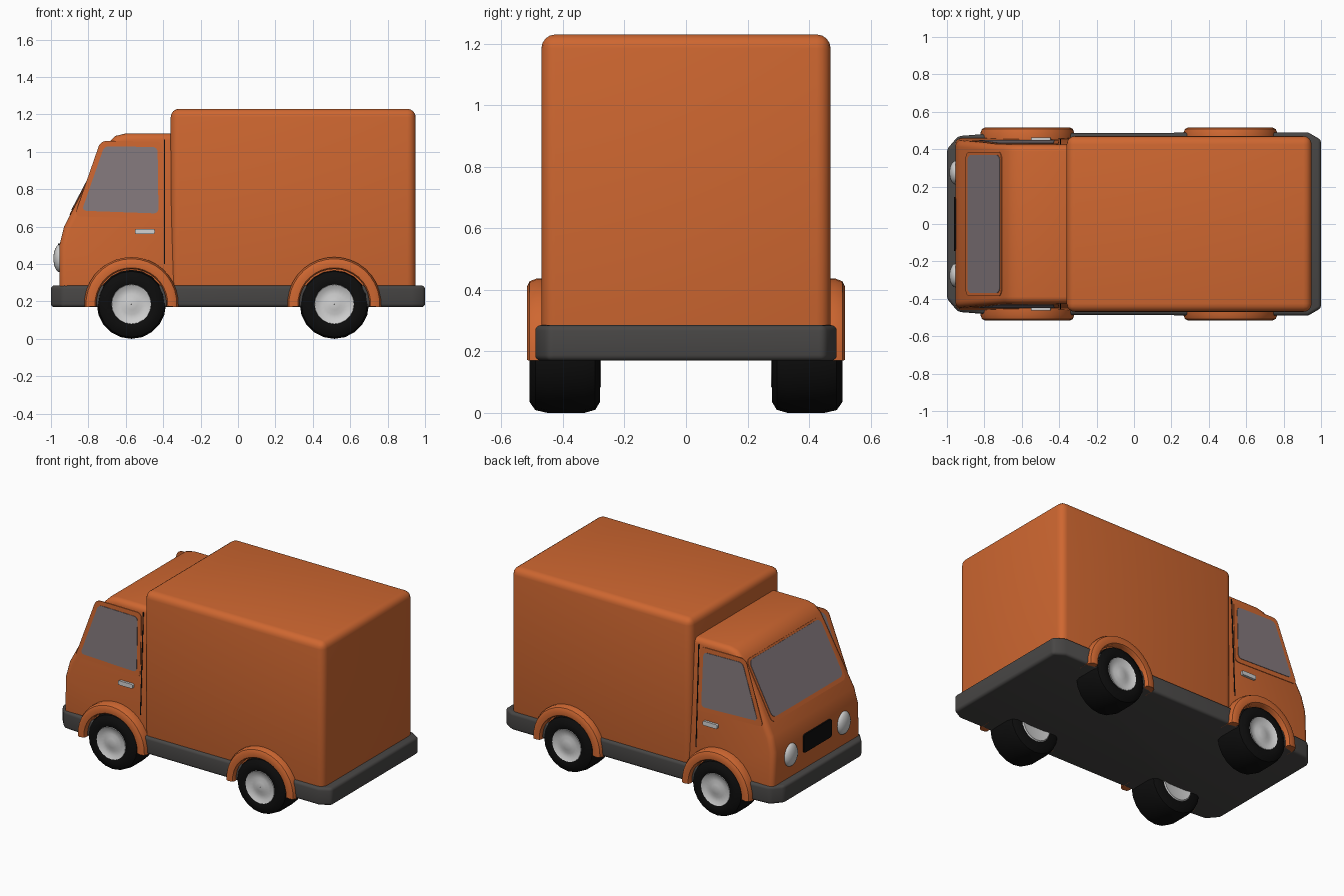
import bpy, bmesh, math
from mathutils import Vector

cube = bpy.data.objects.get("Cube")
if cube:
    bpy.data.objects.remove(cube, do_unlink=True)


def material(name, rgb):
    m = bpy.data.materials.new(name)
    m.use_nodes = True
    m.diffuse_color = (*rgb, 1)
    bsdf = m.node_tree.nodes["Principled BSDF"]
    bsdf.inputs["Base Color"].default_value = (*rgb, 1)
    bsdf.inputs["Roughness"].default_value = 0.6
    return m


ORANGE = material("orange paint", (0.62, 0.135, 0.03))
GREY = material("dark grey bumper", (0.065, 0.062, 0.06))
BLACK = material("black rubber", (0.004, 0.004, 0.004))
GLASS = material("grey glass", (0.23, 0.19, 0.205))
SILVER = material("silver", (0.62, 0.62, 0.62))


def finish(name, bm, mat):
    bmesh.ops.recalc_face_normals(bm, faces=bm.faces)
    me = bpy.data.meshes.new(name)
    bm.to_mesh(me)
    bm.free()
    me.materials.append(mat)
    ob = bpy.data.objects.new(name, me)
    bpy.context.collection.objects.link(ob)
    bpy.ops.object.select_all(action='DESELECT')
    ob.select_set(True)
    bpy.context.view_layer.objects.active = ob
    bpy.ops.object.shade_smooth_by_angle(angle=math.radians(40))
    return ob


def prism(name, pts, vec, mat, corner=0, bevel=0, shape=None):
    """Extrude an outline along vec, rounding its corners and edges."""
    bm = bmesh.new()
    face = bm.faces.new([bm.verts.new(p) for p in pts])
    if corner:
        bmesh.ops.bevel(bm, geom=bm.verts[:], offset=corner, segments=4,
                        profile=0.5, affect='VERTICES')
    ext = bmesh.ops.extrude_face_region(bm, geom=bm.faces[:])
    moved = [g for g in ext["geom"] if isinstance(g, bmesh.types.BMVert)]
    bmesh.ops.translate(bm, verts=moved, vec=vec)
    if not any(len(e.link_faces) > 2 for e in bm.edges):
        bmesh.ops.recalc_face_normals(bm, faces=bm.faces)
    if shape:
        for v in bm.verts:
            shape(v.co)
    if bevel:
        edges = [e for e in bm.edges if len(e.link_faces) == 2
                 and e.calc_face_angle() > math.radians(35)]
        bmesh.ops.bevel(bm, geom=edges, offset=bevel, segments=4,
                        profile=0.5, affect='EDGES', clamp_overlap=True)
    return finish(name, bm, mat)


def sweep(name, section, centre, side, mat, start, end, steps, closed):
    """Turn a (radius, y) section about a sideways axis."""
    bm = bmesh.new()
    rings = []
    for i in range(steps if closed else steps + 1):
        a = start + (end - start) * i / steps
        rings.append([bm.verts.new((centre[0] + r * math.cos(a), side * y,
                                    centre[1] + r * math.sin(a)))
                      for r, y in section])
    n = len(section)
    for i in range(steps):
        p, q = rings[i], rings[(i + 1) % len(rings)]
        for k in range(n):
            bm.faces.new((p[k], p[(k + 1) % n], q[(k + 1) % n], q[k]))
    if not closed:
        bm.faces.new(rings[0])
        bm.faces.new(rings[-1])
    return finish(name, bm, mat)


# Chassis with wrap-around bumpers
half = [(-1, 0.40), (-0.94, 0.47), (-0.75, 0.485), (0.93, 0.49), (1, 0.45)]
outline = half + [(x, -y) for x, y in reversed(half)]
prism("chassis_bumper", [(x, y, 0.17) for x, y in outline], (0, 0, 0.115),
      GREY, bevel=0.018)

# Cargo box
prism("cargo_box", [(-0.36, -0.47, 0.2), (0.95, -0.47, 0.2),
                    (0.95, 0.47, 0.2), (-0.36, 0.47, 0.2)],
      (0, 0, 1.03), ORANGE, bevel=0.045)


# Cab: side profile, leaning inwards towards the roof
def wall(z):
    return 0.46 - 0.045 * (z - 0.28)


def lean(co):
    co.y = math.copysign(wall(co.z), co.y)


cab = [(-0.955, 0.2), (-0.955, 0.5), (-0.93, 0.6), (-0.70, 1.04),
       (-0.655, 1.085), (-0.60, 1.098), (-0.3, 1.098)]
prism("cab", [(x, -0.5, z) for x, z in cab + [(-0.3, 0.2)]], (0, 1, 0),
      ORANGE, bevel=0.035, shape=lean)

# Windscreen on the sloping front, with its frame
normal = Vector((-0.886, 0, 0.463))


def screen(name, low, high, w, mat, thick):
    pts = [Vector((x, y, 0.6 + (x + 0.93) * 0.44 / 0.23))
           for x, y in ((low, -w), (low, w), (high, w), (high, -w))]
    prism(name, pts, normal * thick, mat, corner=0.035)


screen("windscreen_frame", -0.897, -0.706, 0.385, ORANGE, 0.004)
screen("windscreen", -0.885, -0.712, 0.368, GLASS, 0.007)

# Doors: window frame, window, seam and handle on both sides
window = [(-0.835, 0.685), (-0.715, 1.03), (-0.43, 1.025), (-0.425, 0.67)]
frame = [(-0.875, 0.655), (-0.735, 1.058), (-0.405, 1.055), (-0.40, 0.64)]
seam = [(-0.395, 0.40), (-0.395, 1.065), (-0.389, 1.065), (-0.389, 0.40)]
handle = [(-0.55, 0.56), (-0.55, 0.588), (-0.445, 0.588), (-0.445, 0.56)]
for side, tag in ((1, "left"), (-1, "right")):
    for name, pts, mat, thick, corner in (
            ("window_frame", frame, ORANGE, 0.004, 0.03),
            ("side_window", window, GLASS, 0.007, 0.025),
            ("door_seam", seam, BLACK, 0.003, 0),
            ("door_handle", handle, SILVER, 0.016, 0.008)):
        # Plates start at the wall and stand out from it
        prism(f"{name}_{tag}", [(x, side * wall(z), z) for x, z in pts],
              (0, side * thick, 0), mat, corner=corner)

# Grille
prism("grille", [(-0.95, -0.145, 0.39), (-0.95, 0.145, 0.39),
                 (-0.95, 0.145, 0.51), (-0.95, -0.145, 0.51)],
      (-0.012, 0, 0), BLACK, corner=0.015)

# Headlights
for side, tag in ((1, "left"), (-1, "right")):
    bm = bmesh.new()
    bmesh.ops.create_uvsphere(bm, u_segments=20, v_segments=12, radius=1)
    for v in bm.verts:
        v.co = Vector((v.co.x * 0.035 - 0.952, v.co.y * 0.065 + side * 0.275,
                       v.co.z * 0.075 + 0.43))
    finish(f"headlight_{tag}", bm, SILVER)

# Wheels and mudguards
tyre = [(0.09, 0.498), (0.115, 0.508), (0.15, 0.508), (0.176, 0.49),
        (0.185, 0.45), (0.185, 0.33), (0.175, 0.295), (0.15, 0.28),
        (0.09, 0.285)]
hub = [(0.001, 0.503), (0.03, 0.503), (0.055, 0.494), (0.085, 0.497),
       (0.105, 0.508), (0.108, 0.50), (0.108, 0.285), (0.1, 0.277),
       (0.06, 0.284), (0.001, 0.284)]
guard = [(0.188, 0.38), (0.24, 0.38), (0.252, 0.42), (0.252, 0.485),
         (0.243, 0.508), (0.225, 0.517), (0.195, 0.514), (0.188, 0.505)]
for x, end in ((-0.57, "front"), (0.515, "rear")):
    for side, tag in ((1, "left"), (-1, "right")):
        c = (x, 0.185)
        label = f"{end}_{tag}"
        sweep(f"tyre_{label}", tyre, c, side, BLACK, 0, math.tau, 20, True)
        sweep(f"hub_{label}", hub, c, side, SILVER, 0, math.tau, 20, True)
        sweep(f"mudguard_{label}", guard, c, side, ORANGE,
              -0.06, math.pi + 0.06, 18, False)
